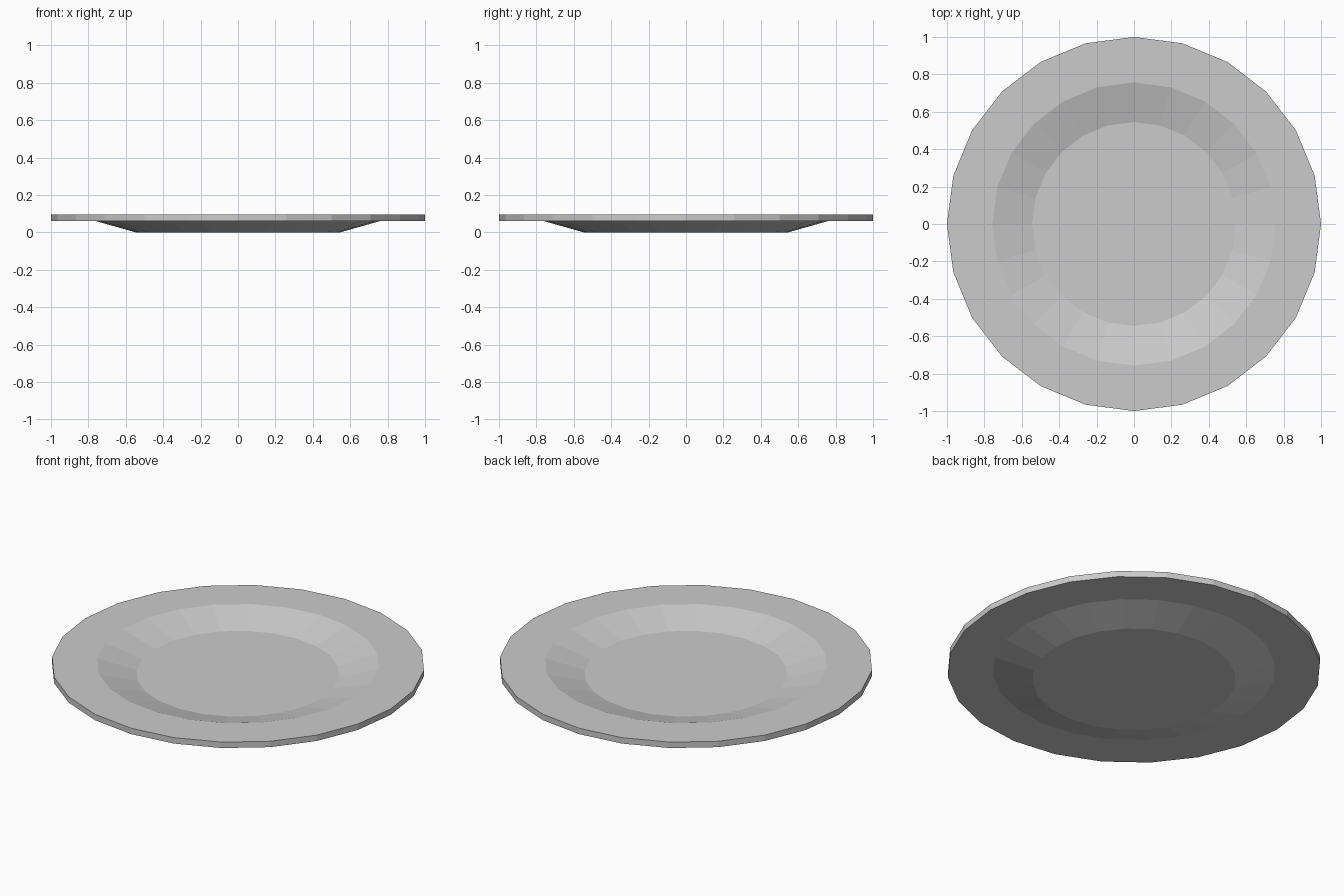
import bpy
import bmesh
from math import cos, sin, tau

cube = bpy.data.objects.get("Cube")
if cube:
    bpy.data.objects.remove(cube, do_unlink=True)

SIDES = 24
THICKNESS = 0.035
DEPTH = 0.06
WELL_RADIUS, SHOULDER_RADIUS, RIM_RADIUS = 0.545, 0.757, 1.0

# Material
grey = bpy.data.materials.new("light_grey")
grey.use_nodes = True
colour = (0.6, 0.6, 0.6, 1)
grey.diffuse_color = colour
grey.node_tree.nodes["Principled BSDF"].inputs["Base Color"].default_value = colour

# Plate profile, from the upper well edge over the rim to the underside
profile = [
    (WELL_RADIUS, THICKNESS),
    (SHOULDER_RADIUS, DEPTH + THICKNESS),
    (RIM_RADIUS, DEPTH + THICKNESS),
    (RIM_RADIUS, DEPTH),
    (SHOULDER_RADIUS, DEPTH),
    (WELL_RADIUS, 0),
]

# Turn the profile into rings, bridge them and cap the well on both sides
bm = bmesh.new()
rings = [
    [bm.verts.new((r * cos(tau * i / SIDES), r * sin(tau * i / SIDES), z))
     for i in range(SIDES)]
    for r, z in profile
]
for upper, lower in zip(rings, rings[1:]):
    for i in range(SIDES):
        j = (i + 1) % SIDES
        bm.faces.new((upper[i], lower[i], lower[j], upper[j]))
bm.faces.new(rings[0])
bm.faces.new(rings[-1][::-1])
bmesh.ops.recalc_face_normals(bm, faces=bm.faces)

mesh = bpy.data.meshes.new("plate")
bm.to_mesh(mesh)
bm.free()
mesh.materials.append(grey)
plate = bpy.data.objects.new("plate", mesh)
bpy.context.collection.objects.link(plate)
